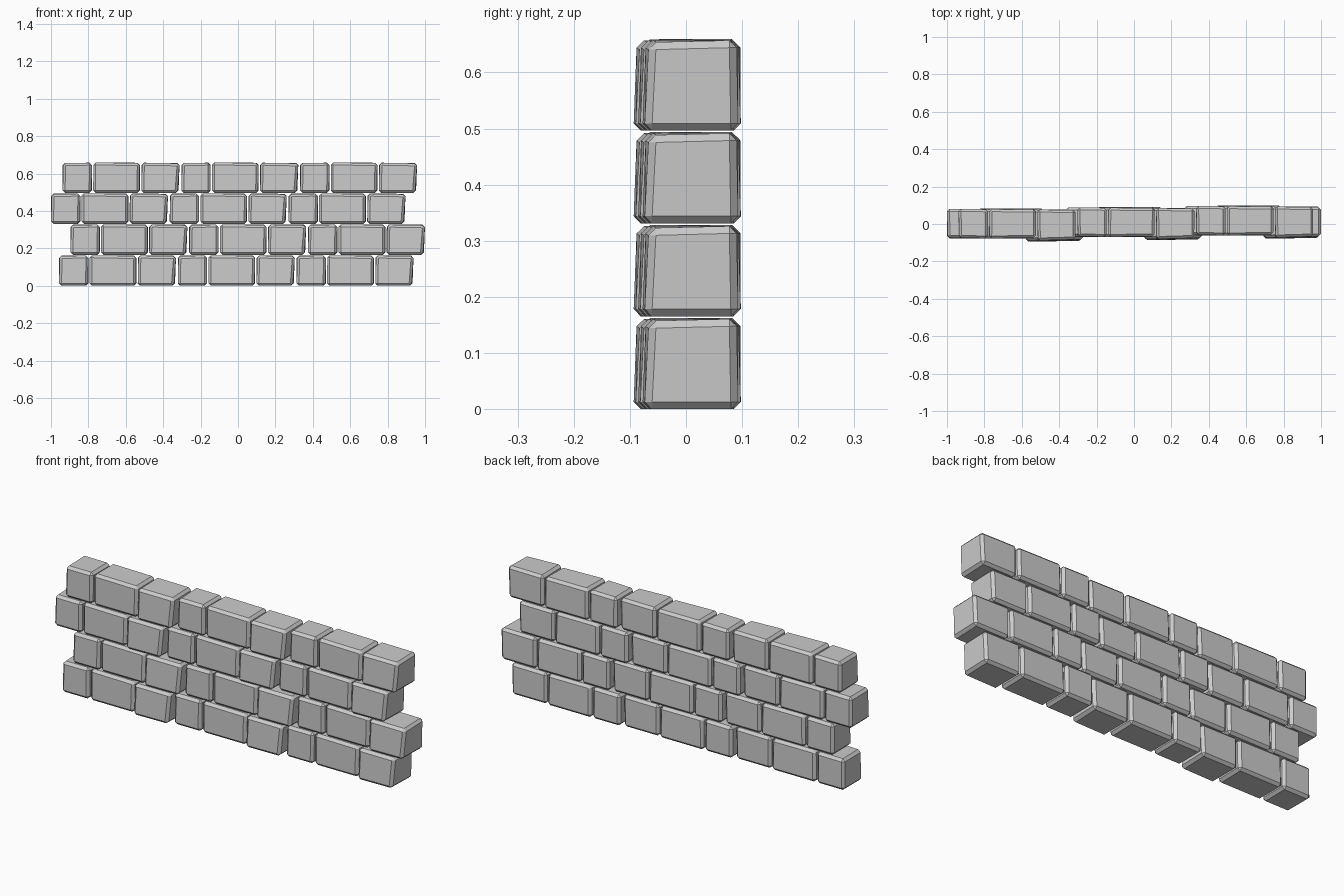
import bpy, bmesh

if "Cube" in bpy.data.objects:
    bpy.data.objects.remove(bpy.data.objects["Cube"])

BEVEL = 0.013
GROUP_X, GROUP_Y = 0.635, 0.008   # step between repeats of the three-brick pattern
ROW_Z = 0.1655                    # course height
ROW_STARTS = [-0.957, -0.896, -1.0, -0.938]


def brick_mesh(name, x0, x1, y0, y1, height, nudges):
    """Chamfered block; nudges shift single corners (keys are -1/1 signs) for a hewn look."""
    bm = bmesh.new()
    bmesh.ops.create_cube(bm, size=2)
    for v in bm.verts:
        key = tuple(round(c) for c in v.co)
        dx, dy, dz = nudges.get(key, (0, 0, 0))
        v.co = ((x0 if key[0] < 0 else x1) + dx,
                (y0 if key[1] < 0 else y1) + dy,
                (0 if key[2] < 0 else height) + dz)
    bmesh.ops.bevel(bm, geom=bm.edges[:], offset=BEVEL, segments=1,
                    profile=0.5, affect='EDGES')
    bmesh.ops.recalc_face_normals(bm, faces=bm.faces[:])
    mesh = bpy.data.meshes.new(name)
    bm.to_mesh(mesh)
    bm.free()
    return mesh


# Three brick shapes: short, long and medium
bricks = [
    ("short_brick", brick_mesh("short_brick", 0.0, 0.157, -0.077, 0.081, 0.161, {
        (-1, -1, 1): (0.004, 0.003, -0.002), (1, 1, 1): (0, -0.003, 0),
        (1, -1, -1): (-0.002, 0, 0)})),
    ("long_brick", brick_mesh("long_brick", 0.164, 0.414, -0.077, 0.082, 0.163, {
        (1, -1, 1): (-0.001, 0.003, -0.005), (1, 1, 1): (0, -0.005, -0.002),
        (1, -1, -1): (-0.004, 0, 0), (-1, 1, 1): (0.003, -0.003, 0)})),
    ("medium_brick", brick_mesh("medium_brick", 0.421, 0.626, -0.094, 0.077, 0.161, {
        (-1, -1, 1): (0.004, 0.006, 0), (1, -1, 1): (0, 0.012, -0.004),
        (1, -1, -1): (-0.012, 0.004, 0), (1, 1, -1): (-0.006, 0, 0),
        (1, 1, 1): (0, -0.003, 0)})),
]

# Four staggered courses, each repeating the pattern three times
for row, start in enumerate(ROW_STARTS):
    for group in range(3):
        for name, mesh in bricks:
            ob = bpy.data.objects.new(f"{name}_row{row + 1}_{group + 1}", mesh)
            ob.location = (start + group * GROUP_X, group * GROUP_Y, row * ROW_Z)
            bpy.context.collection.objects.link(ob)
